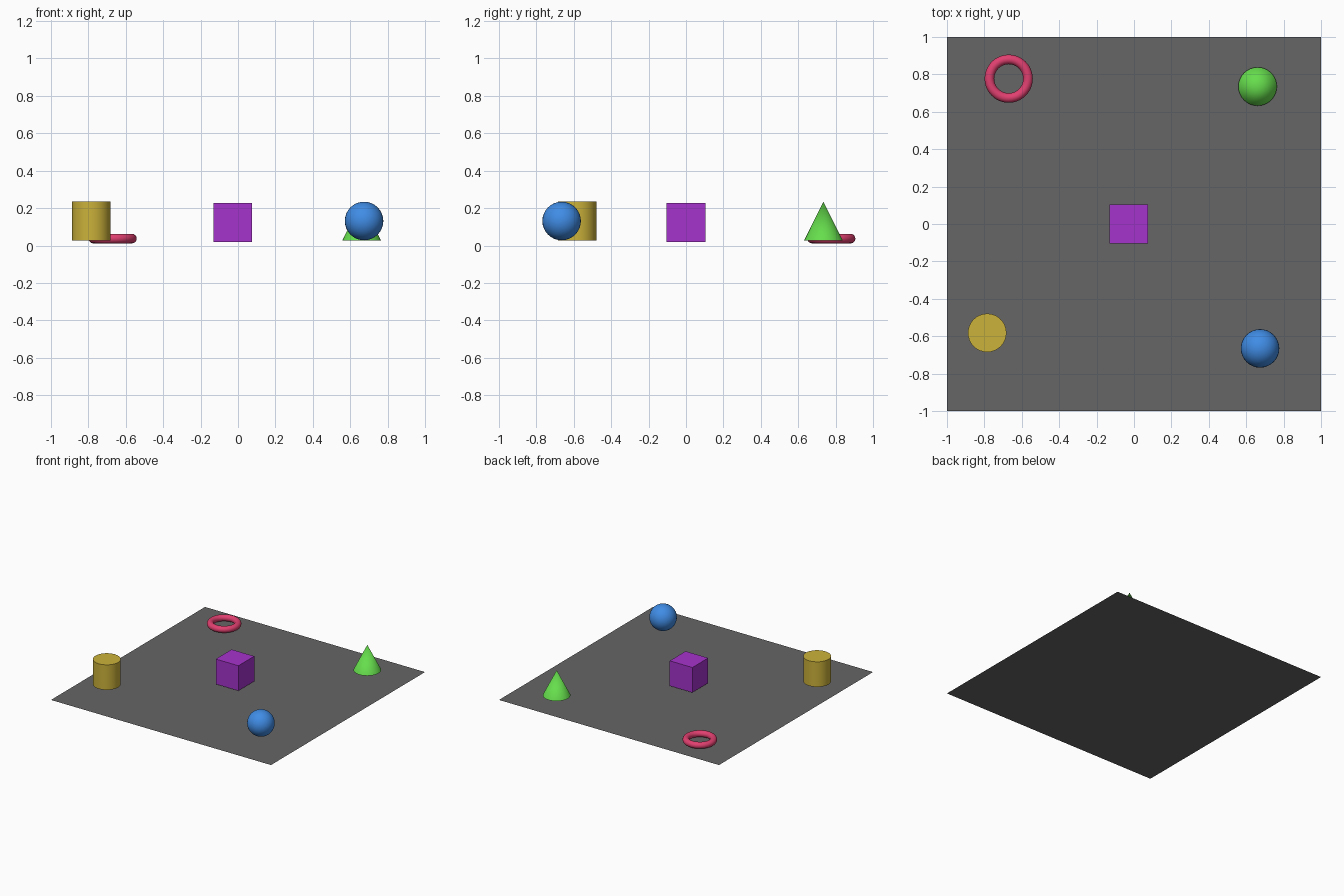
import bpy
import math

if "Cube" in bpy.data.objects:
    bpy.data.objects.remove(bpy.data.objects["Cube"], do_unlink=True)


def make_material(name, rgb):
    """Flat material from an sRGB colour, stored as linear values."""
    linear = [((c + 0.055) / 1.055) ** 2.4 for c in rgb]
    mat = bpy.data.materials.new(name)
    mat.use_nodes = True
    mat.diffuse_color = (*linear, 1)
    mat.node_tree.nodes["Principled BSDF"].inputs["Base Color"].default_value = (*linear, 1)
    return mat


def finish(name, colour, rgb, smooth=True):
    """Name and colour the newest primitive, smoothing its round faces."""
    obj = bpy.context.object
    obj.name = name
    obj.data.materials.append(make_material(colour, rgb))
    if smooth:
        bpy.ops.object.shade_smooth_by_angle(angle=math.radians(40))
    return obj


add = bpy.ops.mesh
R = 0.103  # shared radius of the solids

# Ground sheet
add.primitive_plane_add(size=2, location=(0, 0, 0))
finish("floor", "dark grey", (0.4, 0.4, 0.4), smooth=False)

# Central box
add.primitive_cube_add(size=2 * R, location=(-0.027, 0, 0.123))
finish("box", "purple", (0.65, 0.2, 0.8), smooth=False)

# Solids near the corners
add.primitive_uv_sphere_add(segments=32, ring_count=16, radius=R,
                            location=(0.674, -0.665, 0.131))
finish("ball", "blue", (0.25, 0.55, 0.9))

add.primitive_cylinder_add(vertices=32, radius=R, depth=2 * R,
                           location=(-0.785, -0.582, 0.131))
finish("drum", "mustard yellow", (0.8, 0.7, 0.23))

add.primitive_cone_add(vertices=32, radius1=R, radius2=0, depth=2 * R,
                       location=(0.661, 0.735, 0.131))
finish("cone", "green", (0.4, 0.87, 0.3))

add.primitive_torus_add(major_segments=48, minor_segments=16,
                        major_radius=R, minor_radius=R / 4,
                        location=(-0.67, 0.777, 0.037))
finish("ring", "crimson pink", (0.88, 0.25, 0.44))
